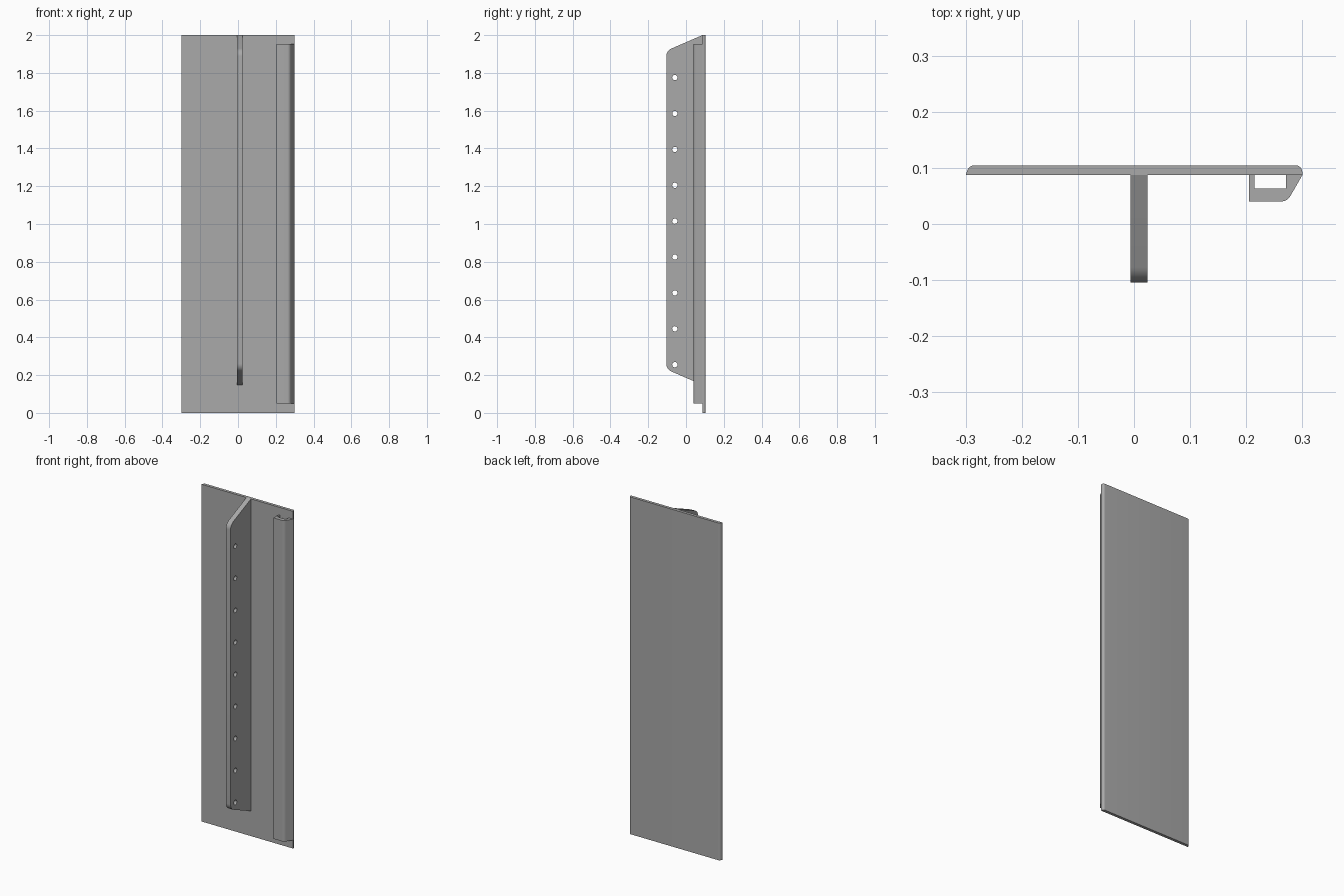
import bpy
import bmesh
import math
from mathutils import Matrix, Vector

cube = bpy.data.objects.get("Cube")
if cube:
    bpy.data.objects.remove(cube, do_unlink=True)

steel = bpy.data.materials.new("plain_grey")
steel.use_nodes = True
grey = (0.4, 0.4, 0.4, 1)
steel.diffuse_color = grey
steel.node_tree.nodes["Principled BSDF"].inputs["Base Color"].default_value = grey


def outline(corners, steps=8):
    """Turn (x, y, radius) corners into points, rounding where radius > 0."""
    pts = []
    for i, (x, y, r) in enumerate(corners):
        p = Vector((x, y))
        if r == 0:
            pts.append(p)
            continue
        a = (Vector(corners[i - 1][:2]) - p).normalized()
        b = (Vector(corners[(i + 1) % len(corners)][:2]) - p).normalized()
        half = a.angle(b) / 2
        centre = p + (a + b).normalized() * r / math.sin(half)
        start = p + a * r / math.tan(half) - centre
        end = p + b * r / math.tan(half) - centre
        turn = start.angle_signed(end)
        for k in range(steps + 1):
            pts.append(centre + Matrix.Rotation(-turn * k / steps, 2) @ start)
    return pts


def circle(x, y, r, n=20):
    return [Vector((x + r * math.cos(math.tau * k / n),
                    y + r * math.sin(math.tau * k / n))) for k in range(n)]


def extrusion(name, loops, depth, matrix):
    """Filled outline with holes, extruded evenly about its plane."""
    curve = bpy.data.curves.new(name + "_profile", "CURVE")
    curve.dimensions = "2D"
    curve.fill_mode = "BOTH"
    curve.extrude = depth / 2
    for loop in loops:
        spline = curve.splines.new("POLY")
        spline.points.add(len(loop) - 1)
        for point, co in zip(spline.points, loop):
            point.co = (co.x, co.y, 0, 1)
        spline.use_cyclic_u = True
    source = bpy.data.objects.new(name + "_profile", curve)
    bpy.context.collection.objects.link(source)
    bpy.context.view_layer.update()
    graph = bpy.context.evaluated_depsgraph_get()
    mesh = bpy.data.meshes.new_from_object(source.evaluated_get(graph))
    bpy.data.objects.remove(source, do_unlink=True)
    bpy.data.curves.remove(curve)
    mesh.transform(matrix)
    bm = bmesh.new()
    bm.from_mesh(mesh)
    bmesh.ops.remove_doubles(bm, verts=bm.verts, dist=0.00005)
    bmesh.ops.recalc_face_normals(bm, faces=bm.faces)
    bm.to_mesh(mesh)
    bm.free()
    mesh.name = name
    mesh.materials.clear()
    mesh.materials.append(steel)
    obj = bpy.data.objects.new(name, mesh)
    bpy.context.collection.objects.link(obj)
    bpy.ops.object.select_all(action="DESELECT")
    obj.select_set(True)
    bpy.context.view_layer.objects.active = obj
    bpy.ops.object.shade_smooth_by_angle(angle=math.radians(30))
    return obj


FACE, BACK = 0.087, 0.1045

# Tall plate with rounded rear side edges
plate = outline([(-0.3, FACE, 0), (0.3, FACE, 0),
                 (0.3, BACK, 0.012), (-0.294, BACK, 0.014)])
extrusion("plate", [plate], 2, Matrix.Translation((0, 0, 1)))

# Upright fin with sloped ends and a row of through holes
fin = outline([(FACE, 0.148, 0), (FACE, 2, 0),
               (-BACK, 1.917, 0.045), (-BACK, 0.231, 0.045)])
holes = [circle(-0.059, 0.255 + 0.19 * i, 0.014) for i in range(9)]
turned = Matrix(((0, 0, 1, 0.009), (1, 0, 0, 0), (0, 1, 0, 0), (0, 0, 0, 1)))
extrusion("fin", [fin] + holes, 0.03, turned)

# Hollow channel along the left edge, open towards the plate
channel = outline([(0.205, FACE, 0), (0.205, 0.04, 0), (0.273, 0.04, 0.02),
                   (0.3, FACE, 0), (0.271, FACE, 0), (0.271, 0.063, 0),
                   (0.215, 0.063, 0), (0.215, FACE, 0)])
extrusion("edge_channel", [channel], 1.904, Matrix.Translation((0, 0, 1.002)))
